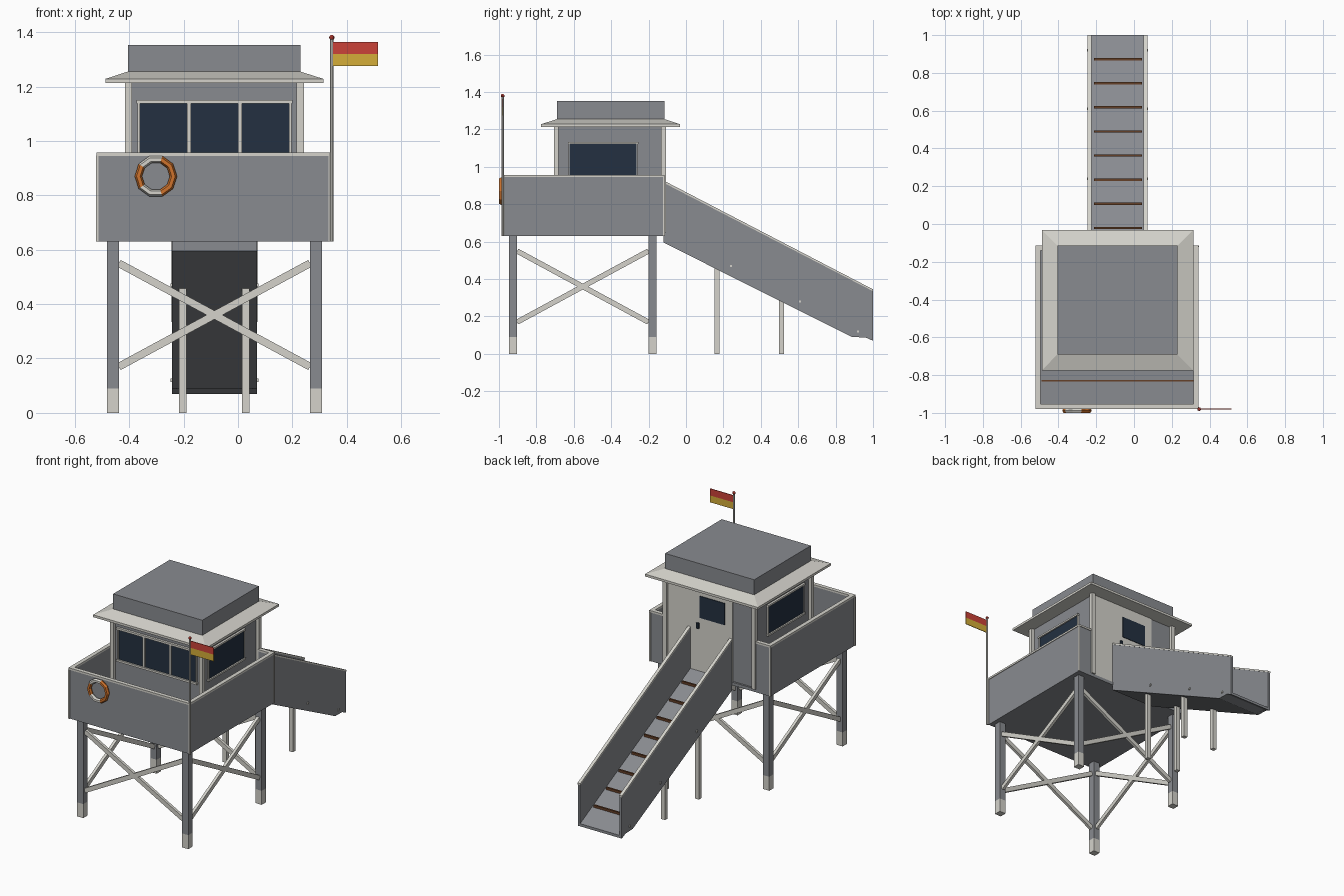
import bpy, bmesh, math
from mathutils import Vector

if "Cube" in bpy.data.objects:
    bpy.data.objects.remove(bpy.data.objects["Cube"])

def mat(name, rgb):
    m = bpy.data.materials.new(name)
    m.diffuse_color = (*rgb, 1)
    m.use_nodes = True
    m.node_tree.nodes["Principled BSDF"].inputs["Base Color"].default_value = m.diffuse_color
    return m

GREY = mat("grey_paint", (0.25, 0.26, 0.28))
WHITE = mat("off_white", (0.66, 0.65, 0.60))
NAVY = mat("dark_glass", (0.017, 0.03, 0.052))
ORANGE = mat("orange", (0.62, 0.17, 0.025))
RED = mat("red", (0.60, 0.055, 0.04))
YELLOW = mat("yellow", (0.66, 0.42, 0.04))
BROWN = mat("brown", (0.13, 0.05, 0.02))

def mesh(name, verts, faces, m):
    me = bpy.data.meshes.new(name)
    me.from_pydata(verts, [], faces)
    bm = bmesh.new()
    bm.from_mesh(me)
    bmesh.ops.recalc_face_normals(bm, faces=bm.faces)
    bm.to_mesh(me)
    bm.free()
    me.materials.append(m)
    ob = bpy.data.objects.new(name, me)
    bpy.context.collection.objects.link(ob)
    return ob

BOXF = [(0, 1, 2, 3), (4, 5, 6, 7), (0, 1, 5, 4), (1, 2, 6, 5), (2, 3, 7, 6), (3, 0, 4, 7)]

def box(name, x0, x1, y0, y1, z0, z1, m):
    v = [(x, y, z) for z in (z0, z1) for x, y in ((x0, y0), (x1, y0), (x1, y1), (x0, y1))]
    return mesh(name, v, BOXF, m)

def beam(name, p, q, w, side, t, m):
    """Bar from p to q: w wide, t thick along the side direction."""
    p, q, s = Vector(p), Vector(q), Vector(side)
    u = (q - p).normalized().cross(s) * w / 2
    s = s * t / 2
    return mesh(name, [c + a * u + b * s for c in (p, q)
                       for a, b in ((-1, -1), (1, -1), (1, 1), (-1, 1))], BOXF, m)

def extrude_x(name, prof, x0, x1, m):
    """Extrude a (y, z) outline along x."""
    n = len(prof)
    v = [(x, y, z) for x in (x0, x1) for y, z in prof]
    f = [tuple(range(n)), tuple(range(n, 2 * n))]
    f += [(i, (i + 1) % n, (i + 1) % n + n, i + n) for i in range(n)]
    return mesh(name, v, f, m)

CX = -0.087

# Legs with white feet
LX, LY = (-0.46, 0.287), (-0.925, -0.179)
for x in LX:
    for y in LY:
        h = 0.0225
        box("leg", x - h, x + h, y - h, y + h, 0.09, 0.635, GREY)
        box("leg_foot", x - h, x + h, y - h, y + h, 0, 0.09, WHITE)

# Cross braces on four sides
for za, zb in ((0.17, 0.55), (0.55, 0.17)):
    for y in LY:
        beam("cross_brace", (LX[0] + .022, y, za), (LX[1] - .022, y, zb), 0.028, (0, 1, 0), 0.018, WHITE)
    for x in LX:
        beam("cross_brace", (x, LY[0] + .022, za), (x, LY[1] - .022, zb), 0.028, (1, 0, 0), 0.018, WHITE)

# Platform floor, parapet walls and cap rails
PX0, PX1, PY0, PY1 = -0.517, 0.338, -0.975, -0.118
T = 0.018
box("platform_floor", PX0, PX1, PY0, PY1, 0.63, 0.65, GREY)
box("floor_strip", -0.49, 0.315, -0.835, -0.825, 0.65, 0.656, BROWN)
walls = [(PX0, PX1, PY0, PY0 + T), (PX0, PX0 + T, PY0 + T, PY1), (PX1 - T, PX1, PY0 + T, PY1),
         (PX0 + T, -0.414, PY1 - T, PY1), (0.242, PX1 - T, PY1 - T, PY1)]
for a, b, c, d in walls:
    box("parapet_wall", a, b, c, d, 0.632, 0.945, GREY)
    e = 0.004
    box("cap_rail", a - e, b + e, c - e, d + e, 0.945, 0.957, WHITE)
for x in (PX0, PX1):
    for y in (PY0, PY1):
        box("corner_trim", x - .005, x + .005, y - .005, y + .005, 0.63, 0.946, WHITE)

# Cabin with corner posts
KX0, KX1, KY0, KY1 = -0.395, 0.221, -0.69, -0.13
box("cabin", KX0, KX1, KY0, KY1, 0.65, 1.22, GREY)
for x in (-0.403, 0.229):
    for y in (-0.694, -0.121):
        box("cabin_post", x - .013, x + .013, y - .013, y + .013, 0.65, 1.22, WHITE)

# Front windows and frame
F = KY0
for i in range(3):
    x = -0.361 + i * 0.188
    box("front_window", x, x + 0.174, F - .005, F + .002, 0.945, 1.137, NAVY)
for i in range(4):
    x = -0.376 + i * 0.188
    box("front_mullion", x if i else x + .007, x + (0.015 if i < 3 else .008), F - .012, F, 0.945, 1.137, WHITE)
for z in (0.932, 1.137):
    box("front_window_rail", -0.373, 0.2, F - .015, F, z, z + .013, WHITE)

# Side windows and frames
for x, s in ((KX0, -1), (KX1, 1)):
    def plate(name, d, y0, y1, z0, z1, m):
        box(name, min(x, x + s * d), max(x, x + s * d), y0, y1, z0, z1, m)
    plate("side_window", .005, -0.622, -0.264, 0.945, 1.125, NAVY)
    for z in (0.935, 1.123):
        plate("side_window_rail", .014, -0.632, -0.254, z, z + .011, WHITE)
    for y in (-0.628, -0.264):
        plate("side_window_stile", .01, y, y + .006, 0.945, 1.125, WHITE)

# Back door panel, glass and handle
box("door_panel", -0.245, KX1, KY1 - .002, KY1 + .006, 0.65, 1.215, WHITE)
box("door_window", -0.19, -0.012, KY1, KY1 + .01, 1.0, 1.14, NAVY)
box("door_handle", -0.008, 0.008, KY1, KY1 + .018, 0.93, 0.965, NAVY)

# Roof: eave with sloped top, and upper box
outer = ((-0.488, -0.775), (0.314, -0.775), (0.314, -0.032), (-0.488, -0.032))
inner = ((-0.405, -0.69), (0.229, -0.69), (0.229, -0.115), (-0.405, -0.115))
v = [(x, y, z) for ring, z in ((outer, 1.213), (outer, 1.228), (inner, 1.255)) for x, y in ring]
f = [(0, 1, 2, 3), (8, 9, 10, 11)]
f += [(k + i, k + (i + 1) % 4, k + 4 + (i + 1) % 4, k + 4 + i) for k in (0, 4) for i in range(4)]
mesh("roof_eave", v, f, WHITE)
box("roof_box", -0.405, 0.229, -0.69, -0.115, 1.25, 1.352, GREY)

# Ramp deck, side panels and cap rails
RX0, RX1 = -0.243, 0.069
extrude_x("ramp_deck", [(-0.12, 0.595), (-0.12, 0.658), (1, 0.087), (1, 0.07), (0.96, 0.09), (0.888, 0.09)],
          RX0 + .014, RX1 - .014, GREY)
side = [(-0.12, 0.595), (-0.12, 0.915), (1, 0.335), (1, 0.07), (0.96, 0.088), (0.888, 0.09)]
cap = [(-0.12, 0.915), (-0.12, 0.927), (1, 0.345), (1, 0.335)]
for x0, x1, s, xe in ((RX0, RX0 + .016, -1, RX0), (RX1 - .016, RX1, 1, RX1)):
    extrude_x("ramp_side", side, x0, x1, GREY)
    extrude_x("ramp_cap", cap, x0 - .002, x1 + .002, WHITE)
    for y, z in ((0.24, 0.47), (0.61, 0.28), (0.92, 0.12)):
        box("ramp_bolt", xe - .006, xe + .006, y - .006, y + .006, z - .006, z + .006, WHITE)

# Ramp cleats
for i in range(8):
    y = -0.021 + i * 0.1277
    z = 0.658 - (y + 0.12) * 0.51
    box("ramp_cleat", -0.212, 0.042, y - .006, y + .006, z - .008, z + .012, BROWN)

# Ramp support posts
for x in (-0.203, 0.028):
    for y, top in ((0.166, 0.47), (0.51, 0.295)):
        box("ramp_post", x - .014, x + .014, y - .013, y + .013, 0, top, WHITE)

# Flagpole, ball and two-colour flag
FX, FY = 0.345, -0.98
bpy.ops.mesh.primitive_cylinder_add(vertices=8, radius=0.006, depth=0.75, location=(FX, FY, 1.005))
pole = bpy.context.object
pole.name = "flagpole"
pole.data.materials.append(WHITE)
bpy.ops.mesh.primitive_uv_sphere_add(segments=8, ring_count=6, radius=0.01, location=(FX, FY, 1.38))
ball = bpy.context.object
ball.name = "flagpole_ball"
ball.data.materials.append(RED)
box("flag_upper", FX + .004, 0.515, FY - .002, FY + .002, 1.319, 1.363, RED)
box("flag_lower", FX + .004, 0.515, FY - .002, FY + .002, 1.275, 1.319, YELLOW)

# Life ring: ten-sided, coloured by segment
N, M = 10, 6
v, f = [], []
for i in range(N):
    a = 2 * math.pi * i / N
    for j in range(M):
        b = 2 * math.pi * j / M
        r = 0.0645 + 0.0135 * math.cos(b)
        v.append((-0.302 + r * math.cos(a), -0.987 + 0.015 * math.sin(b), 0.87 + r * math.sin(a)))
        f.append((i * M + j, (i + 1) % N * M + j, (i + 1) % N * M + (j + 1) % M, i * M + (j + 1) % M))
ring = mesh("life_ring", v, f, ORANGE)
ring.data.materials.append(WHITE)
for p in ring.data.polygons:
    p.material_index = 1 if p.index // M in (2, 3, 6, 7) else 0
